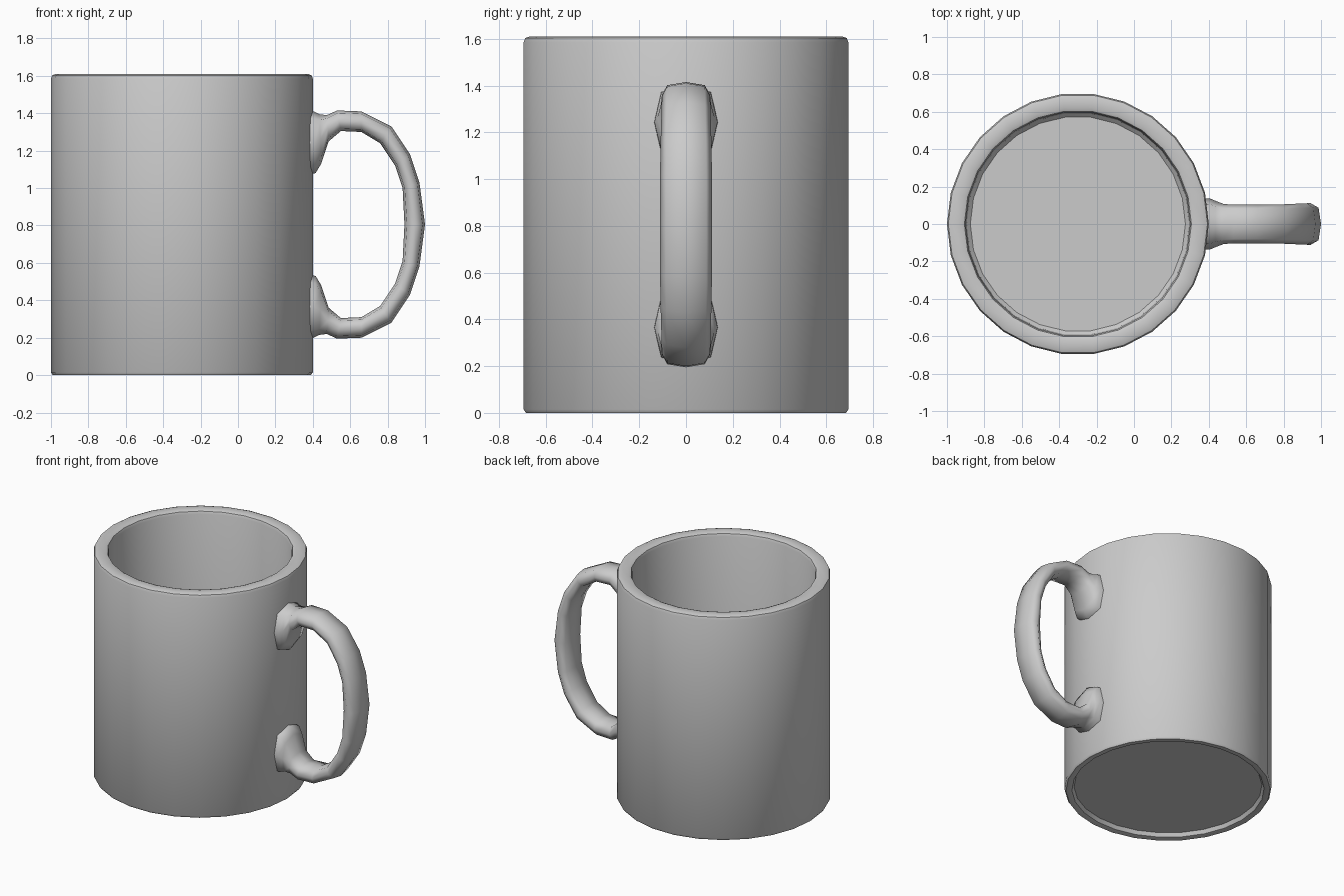
import bpy, bmesh
from math import radians, tau
from mathutils import Matrix

cube = bpy.data.objects.get("Cube")
if cube:
    bpy.data.objects.remove(cube, do_unlink=True)


def finish(name, bm, angle):
    """Turn a bmesh into a smooth-shaded object with sharp corners kept."""
    bmesh.ops.recalc_face_normals(bm, faces=bm.faces[:])
    mesh = bpy.data.meshes.new(name)
    bm.to_mesh(mesh)
    bm.free()
    obj = bpy.data.objects.new(name, mesh)
    bpy.context.collection.objects.link(obj)
    bpy.ops.object.select_all(action='DESELECT')
    obj.select_set(True)
    bpy.context.view_layer.objects.active = obj
    bpy.ops.object.shade_smooth_by_angle(angle=radians(angle))
    return obj


# Mug body: revolved wall with rounded rim, inner floor and shallow foot recess
HEIGHT = 1.61
profile = [(0, .03), (.635, .03), (.65, .004), (.665, 0), (.69, 0), (.70, .015),
           (.70, HEIGHT - .025), (.693, HEIGHT - .007), (.675, HEIGHT),
           (.625, HEIGHT), (.607, HEIGHT - .007), (.60, HEIGHT - .025),
           (.595, .12), (.575, .10), (0, .10)]
bm = bmesh.new()
verts = [bm.verts.new((r, 0, z)) for r, z in profile]
edges = [bm.edges.new(pair) for pair in zip(verts, verts[1:])]
bmesh.ops.spin(bm, geom=verts + edges, cent=(0, 0, 0), axis=(0, 0, 1),
               angle=tau, steps=26)
bmesh.ops.remove_doubles(bm, verts=bm.verts[:], dist=.0005)
bmesh.ops.transform(bm, matrix=Matrix.Translation((-.3, 0, 0)), verts=bm.verts[:])
finish("mug_body", bm, 40)

# Handle: outer point, inner point and half width of each section, top to middle
upper = [((.36, 1.415), (.36, 1.07), .137),
         ((.405, 1.41), (.415, 1.08), .135),
         ((.435, 1.395), (.445, 1.13), .122),
         ((.475, 1.39), (.485, 1.25), .107),
         ((.53, 1.415), (.55, 1.305), .103),
         ((.66, 1.41), (.66, 1.30), .103),
         ((.82, 1.33), (.76, 1.24), .105),
         ((.92, 1.18), (.84, 1.12), .109),
         ((.97, 1.03), (.88, 1.0), .111)]
middle = [((1.0, HEIGHT / 2), (.89, HEIGHT / 2), .111)]


def flip(section):
    (ox, oz), (ix, iz), width = section
    return (ox, HEIGHT - oz), (ix, HEIGHT - iz), width


sections = upper + middle + [flip(s) for s in reversed(upper)]
octagon = [(0, 1), (.78, .76), (1, 0), (.78, -.76),
           (0, -1), (-.78, -.76), (-1, 0), (-.78, .76)]
bm = bmesh.new()
rings = []
for (ox, oz), (ix, iz), width in sections:
    cx, cz, dx, dz = (ox + ix) / 2, (oz + iz) / 2, (ox - ix) / 2, (oz - iz) / 2
    rings.append([bm.verts.new((cx + dx * t, width * s, cz + dz * t))
                  for s, t in octagon])
for a, b in zip(rings, rings[1:]):
    for i in range(len(octagon)):
        j = (i + 1) % len(octagon)
        bm.faces.new((a[i], a[j], b[j], b[i]))
for end in (rings[0], rings[-1]):
    bm.faces.new(end)
finish("handle", bm, 65)
